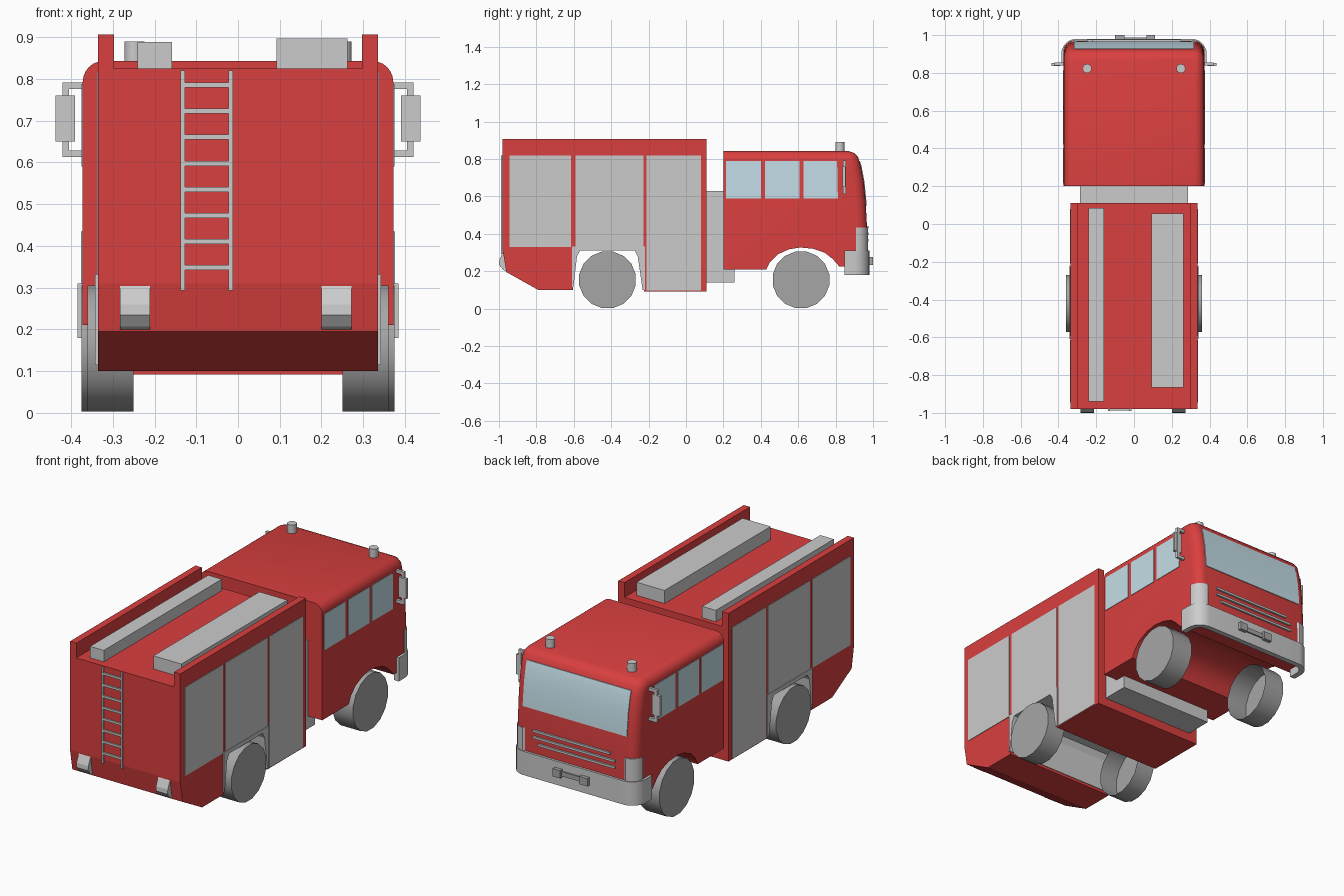
import bpy, bmesh, math
from mathutils import Vector

if "Cube" in bpy.data.objects:
    bpy.data.objects.remove(bpy.data.objects["Cube"])


def material(name, r, g, b):
    m = bpy.data.materials.new(name)
    m.diffuse_color = (r, g, b, 1)
    m.use_nodes = True
    m.node_tree.nodes["Principled BSDF"].inputs["Base Color"].default_value = m.diffuse_color
    return m


RED = material("red_paint", 0.7, 0.05, 0.05)
GLASS = material("glass", 0.55, 0.73, 0.8)
DARK = material("rubber", 0.38, 0.38, 0.38)


def loft(name, rings, mat=None, smooth=False, caps=(True, True)):
    """Skin a series of equal-length point rings and cap the ends."""
    bm = bmesh.new()
    vs = [[bm.verts.new(p) for p in ring] for ring in rings]
    n = len(vs[0])
    for a, b in zip(vs, vs[1:]):
        for i in range(n):
            j = (i + 1) % n
            bm.faces.new((a[i], a[j], b[j], b[i]))
    for ring, wanted in zip((vs[0], vs[-1]), caps):
        if wanted:
            bm.faces.new(ring)
    bmesh.ops.recalc_face_normals(bm, faces=bm.faces[:])
    me = bpy.data.meshes.new(name)
    bm.to_mesh(me)
    bm.free()
    ob = bpy.data.objects.new(name, me)
    bpy.context.collection.objects.link(ob)
    if mat:
        me.materials.append(mat)
    if smooth:
        bpy.ops.object.select_all(action='DESELECT')
        ob.select_set(True)
        bpy.context.view_layer.objects.active = ob
        bpy.ops.object.shade_smooth_by_angle(angle=math.radians(35))
    return ob


def prism_x(name, yz, x0, x1, mat=None, **kw):
    return loft(name, [[(x, y, z) for y, z in yz] for x in (x0, x1)], mat, **kw)


def prism_z(name, xy, z0, z1, mat=None, **kw):
    return loft(name, [[(x, y, z) for x, y in xy] for z in (z0, z1)], mat, **kw)


def box(name, x0, x1, y0, y1, z0, z1, mat=None):
    return prism_x(name, [(y0, z0), (y1, z0), (y1, z1), (y0, z1)], x0, x1, mat)


def arc(cx, cy, r, a0, a1, n):
    return [(cx + r * math.cos(math.radians(a0 + (a1 - a0) * i / n)),
             cy + r * math.sin(math.radians(a0 + (a1 - a0) * i / n))) for i in range(n + 1)]


# Equipment body with a wheel opening and a sloping tail
prism_x("equipment_body", [
    (-0.98, 0.825), (-0.98, 0.31), (-0.96, 0.195), (-0.79, 0.1), (-0.605, 0.1),
    (-0.605, 0.325), (-0.225, 0.325), (-0.225, 0.092), (0.11, 0.092), (0.11, 0.825)],
    -0.335, 0.335, RED)
# Wheel arch liner running through the body
prism_x("rear_arch_liner", [
    (-0.61, 0.115), (-0.61, 0.333), (-0.22, 0.333), (-0.22, 0.1), (-0.232, 0.1),
    (-0.258, 0.28), (-0.275, 0.312), (-0.565, 0.312), (-0.583, 0.28), (-0.602, 0.115)],
    -0.342, 0.342)
# Neck between body and cab
box("neck", -0.285, 0.285, 0.1, 0.26, 0.14, 0.63)

# Cab: the roof and nose edges round over toward each side
outer = [(0.2, 0.843), (0.866, 0.843), (0.9, 0.832), (0.92, 0.81), (0.935, 0.76),
         (0.95, 0.68), (0.96, 0.58), (0.967, 0.45), (0.968, 0.225)]
inner = [(0.2, 0.793), (0.855, 0.793), (0.868, 0.788), (0.875, 0.775), (0.88, 0.74),
         (0.892, 0.67), (0.902, 0.57), (0.908, 0.45), (0.91, 0.225)]
belly = [(0.82, 0.225), (0.785, 0.265), (0.74, 0.3), (0.68, 0.32), (0.61, 0.327),
         (0.55, 0.317), (0.49, 0.29), (0.45, 0.25), (0.43, 0.21), (0.2, 0.21)]
half = []
for k in range(7):
    a = math.radians(15 * k)
    t = 1 - math.cos(a)
    x = 0.322 + 0.05 * math.sin(a)
    pts = [tuple(Vector(o).lerp(Vector(i), t)) for o, i in zip(outer, inner)]
    half.append((x, pts + belly))
sections = [(-x, p) for x, p in reversed(half)] + half
loft("cab", [[(x, y, z) for y, z in p] for x, p in sections], RED, smooth=True)

# Windscreen follows the curve of the nose
screen = [(0.93, 0.79), (0.939, 0.76), (0.954, 0.68), (0.964, 0.58), (0.966, 0.55)]
prism_x("windscreen", screen + [(y - 0.02, z) for y, z in reversed(screen)],
        -0.317, 0.317, GLASS, smooth=True)

# Bumper band with rounded corners
path_out = arc(0.305, 0.9, 0.08, 0, 90, 6)
path_in = arc(0.305, 0.9, 0.05, 0, 90, 6)
right_out = [(0.385, 0.847)] + path_out
right_in = [(0.355, 0.847)] + path_in
band = (right_out + [(-x, y) for x, y in reversed(right_out)]
        + [(-x, y) for x, y in right_in] + list(reversed(right_in)))
prism_z("bumper", band, 0.18, 0.31, smooth=True)
# Winch on the bumper
box("winch_bar", -0.1, 0.11, 0.97, 0.988, 0.24, 0.265, DARK)
for x0, x1 in ((-0.1, -0.05), (0.065, 0.11)):
    box("winch_bracket", x0, x1, 0.975, 1.0, 0.232, 0.275, DARK)

# Grille bars
for z, x0, x1 in ((0.365, -0.25, 0.22), (0.4, -0.25, 0.25), (0.435, -0.22, 0.25)):
    box("grille_bar", x0, x1, 0.955, 0.977, z - 0.006, z + 0.006)

for s, side in ((-1, "left"), (1, "right")):
    # Roof side rails
    box(side + "_roof_rail", s * 0.297, s * 0.335, -0.98, 0.11, 0.82, 0.906, RED)
    # Roller shutters
    for y0, y1, z0 in ((-0.945, -0.615, 0.33), (-0.592, -0.228, 0.333), (-0.21, 0.08, 0.098)):
        box(side + "_shutter", s * 0.33, s * 0.338, y0, y1, z0, 0.818)
    # Cab side windows
    for y0, y1, y2 in ((0.215, 0.4, 0.4), (0.422, 0.607, 0.607), (0.628, 0.812, 0.808)):
        prism_x(side + "_window", [(y0, 0.59), (y1, 0.59), (y2, 0.788), (y0, 0.788)],
                s * 0.36, s * 0.375, GLASS)
    # Wheels, open on the inner side
    for axle, y, x1 in (("front", 0.615, 0.375), ("rear", -0.42, 0.36)):
        prism_x(f"{side}_{axle}_wheel", arc(y, 0.154, 0.154, 11.25, 348.75, 15),
                s * 0.25, s * x1, DARK, smooth=True, caps=(False, True))
    # Wrap-around corner lamps
    lamp = arc(0.312, 0.909, 0.064, 0, 90, 6) + [(0.29, 0.96), (0.29, 0.909)]
    prism_z(side + "_corner_lamp", [(s * x, y) for x, y in lamp], 0.3, 0.435, smooth=True)
    # Mirror and its bracket
    box(side + "_mirror", s * 0.39, s * 0.437, 0.836, 0.852, 0.65, 0.76)
    box(side + "_mirror_post", s * 0.405, s * 0.421, 0.84, 0.855, 0.613, 0.792)
    for z in (0.613, 0.776):
        box(side + "_mirror_arm", s * 0.365, s * 0.421, 0.84, 0.855, z, z + 0.016)
    # Beacon on the cab roof
    prism_z(side + "_beacon", arc(s * 0.248, 0.823, 0.024, 0, 345, 23), 0.835, 0.89, smooth=True)

# Rear lamps
for x in (-0.247, 0.236):
    prism_x("rear_lamp", [(-0.95, 0.195), (-0.978, 0.207), (-1.0, 0.235), (-0.998, 0.26),
                          (-0.978, 0.306), (-0.95, 0.306)], x - 0.036, x + 0.036)

# Roof lockers
box("narrow_locker", -0.241, -0.158, -0.94, 0.085, 0.82, 0.888)
box("wide_locker", 0.092, 0.262, -0.866, 0.055, 0.82, 0.897)

# Rear ladder
for x in (-0.1325, -0.0175):
    box("ladder_rail", x - 0.005, x + 0.005, -0.99, -0.975, 0.293, 0.82)
for i in range(8):
    z = 0.348 + 0.0625 * i
    box("ladder_rung", -0.13, -0.02, -0.988, -0.975, z - 0.006, z + 0.006)
